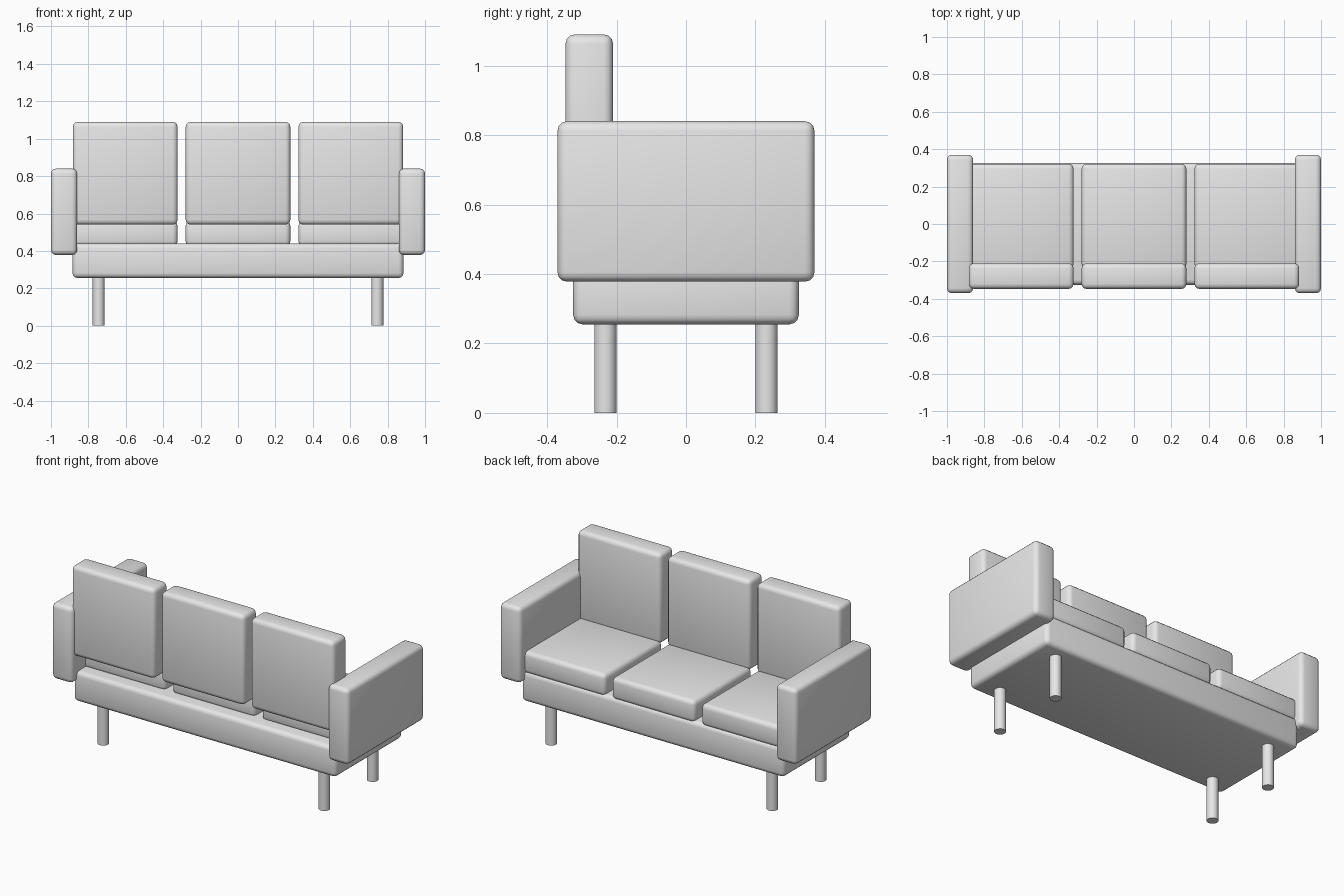
import bpy
import math
from mathutils import Vector

cube = bpy.data.objects.get("Cube")
if cube:
    bpy.data.objects.remove(cube, do_unlink=True)

grey = bpy.data.materials.new("light_grey")
grey.use_nodes = True
colour = (0.8, 0.8, 0.8, 1)
grey.diffuse_color = colour
grey.node_tree.nodes["Principled BSDF"].inputs["Base Color"].default_value = colour


def finish(obj, name):
    obj.name = name
    obj.data.materials.append(grey)
    bpy.ops.object.shade_smooth_by_angle(angle=math.radians(40))


def padded_block(name, low, high, radius=0.027):
    """Rounded box between two opposite corners."""
    low, high = Vector(low), Vector(high)
    bpy.ops.mesh.primitive_cube_add(size=1, location=(low + high) / 2)
    obj = bpy.context.object
    obj.scale = high - low
    bpy.ops.object.transform_apply(location=False, rotation=False, scale=True)
    bevel = obj.modifiers.new("Rounded edges", "BEVEL")
    bevel.width = radius
    bevel.segments = 3
    bpy.ops.object.modifier_apply(modifier=bevel.name)
    finish(obj, name)


# Base
padded_block("base", (-0.885, -0.325, 0.255), (0.885, 0.325, 0.44))

# Seat and back cushions
for label, x in (("right", -0.603), ("middle", 0), ("left", 0.603)):
    padded_block(label + "_seat_cushion", (x - 0.28, -0.24, 0.425), (x + 0.28, 0.322, 0.56))
    padded_block(label + "_back_cushion", (x - 0.28, -0.347, 0.54), (x + 0.28, -0.21, 1.09))

# Arms and legs
for label, side in (("right", -1), ("left", 1)):
    padded_block(label + "_arm", (side * 0.93 - 0.07, -0.37, 0.378), (side * 0.93 + 0.07, 0.37, 0.84))
    for end, y in (("front", -0.232), ("back", 0.232)):
        bpy.ops.mesh.primitive_cylinder_add(vertices=32, radius=0.032, depth=0.27,
                                            location=(side * 0.745, y, 0.135))
        finish(bpy.context.object, end + "_" + label + "_leg")
